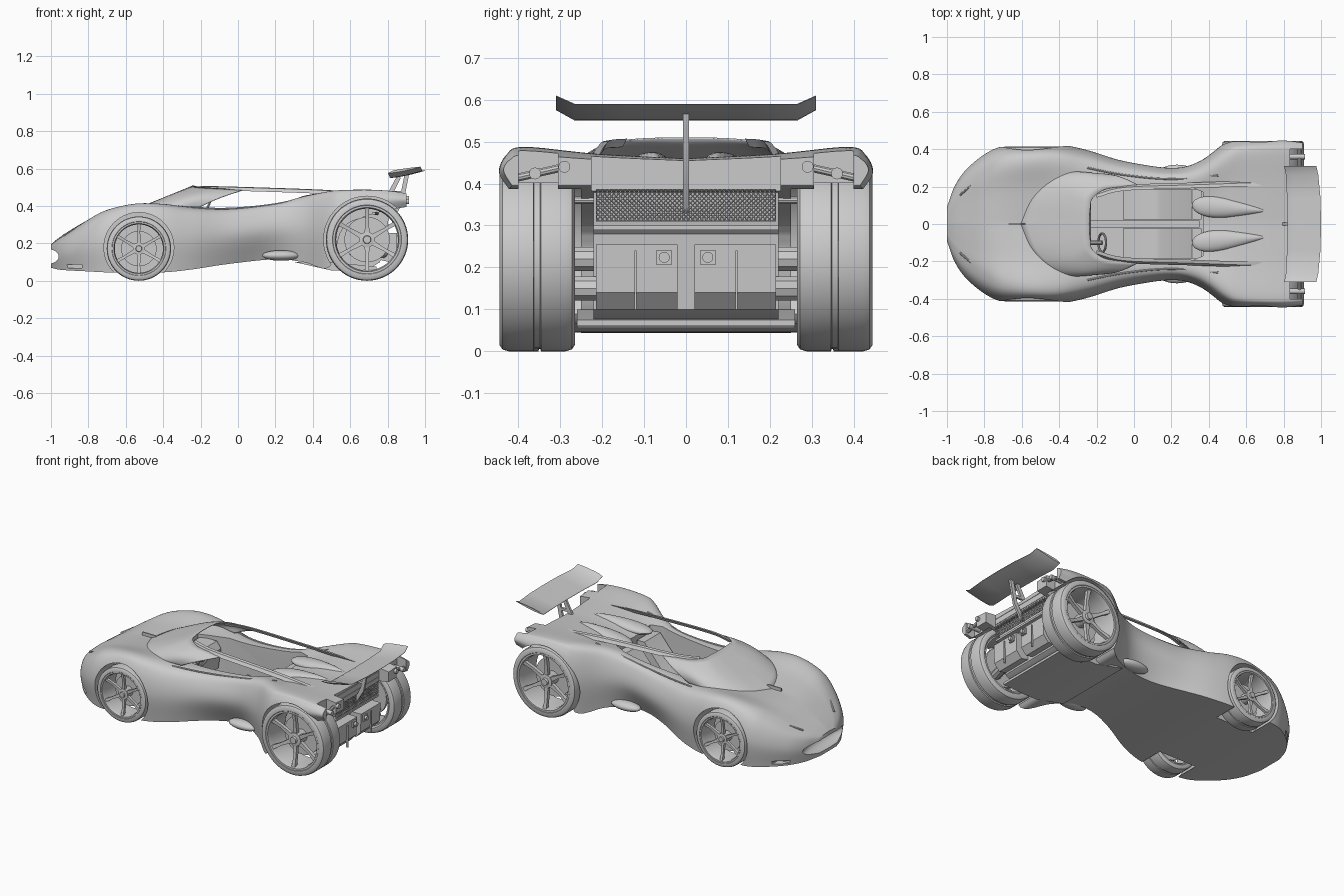
import bpy, bmesh, math
from mathutils import Vector

if "Cube" in bpy.data.objects:
    bpy.data.objects.remove(bpy.data.objects["Cube"])


def make(name, verts, faces):
    bm = bmesh.new()
    vs = [bm.verts.new(v) for v in verts]
    for f in faces:
        bm.faces.new([vs[i] for i in f])
    bmesh.ops.remove_doubles(bm, verts=bm.verts, dist=1e-5)
    bmesh.ops.recalc_face_normals(bm, faces=bm.faces)
    me = bpy.data.meshes.new(name)
    bm.to_mesh(me)
    bm.free()
    ob = bpy.data.objects.new(name, me)
    bpy.context.collection.objects.link(ob)
    return ob


def spline(pts, n):
    """Catmull-Rom through tuples, n steps per span."""
    p = [Vector(q) for q in pts]
    p = [2 * p[0] - p[1]] + p + [2 * p[-1] - p[-2]]
    out = []
    for i in range(1, len(p) - 2):
        a, b, c, d = p[i - 1:i + 3]
        for k in range(n):
            t = k / n
            out.append(0.5 * (2 * b + (c - a) * t + (2 * a - 5 * b + 4 * c - d) * t * t
                              + (3 * b - a - 3 * c + d) * t ** 3))
    return out + [p[-2]]


def loft(name, rings, closed=False, caps=False):
    m, n = len(rings), len(rings[0])
    faces = [(i * n + j, i * n + (j + 1) % n, (i + 1) * n + (j + 1) % n, (i + 1) * n + j)
             for i in range(m - 1) for j in range(n if closed else n - 1)]
    if caps:
        faces += [tuple(range(n)), tuple(range((m - 1) * n, m * n))]
    return make(name, [v for r in rings for v in r], faces)


def prism(name, pts, lo, hi, axis='y'):
    put = (lambda a, b, h: (a, h, b)) if axis == 'y' else (lambda a, b, h: (a, b, h))
    return loft(name, [[put(a, b, h) for a, b in pts] for h in (lo, hi)], True, True)


def box(name, c, s):
    x, y, z = (v / 2 for v in s)
    return prism(name, [(c[0] - x, c[2] - z), (c[0] + x, c[2] - z), (c[0] + x, c[2] + z),
                        (c[0] - x, c[2] + z)], c[1] - y, c[1] + y)


def lathe(name, prof, c, closed=False, n=64):
    """Turn (radius, y) points about the y axis through c."""
    rings = []
    for k in range(n + 1):
        a = 2 * math.pi * k / n
        rings.append([(c[0] + r * math.cos(a), c[1] + y, c[2] + r * math.sin(a)) for r, y in prof])
    return loft(name, rings, closed)


def tube(name, path, r, n=10):
    p = [Vector(q) for q in path]
    rings = []
    for i, q in enumerate(p):
        d = (p[min(i + 1, len(p) - 1)] - p[max(i - 1, 0)]).normalized()
        u = d.cross(Vector((0, 0.01, 1))).normalized()
        w = d.cross(u)
        rings.append([q + r * (u * math.cos(2 * math.pi * k / n) + w * math.sin(2 * math.pi * k / n))
                      for k in range(n)])
    return loft(name, rings, True, True)


def ball(name, c, s):
    bm = bmesh.new()
    bmesh.ops.create_uvsphere(bm, u_segments=32, v_segments=16, radius=1)
    me = bpy.data.meshes.new(name)
    bm.to_mesh(me)
    bm.free()
    for v in me.vertices:
        v.co = [c[i] + s[i] * v.co[i] for i in range(3)]
    ob = bpy.data.objects.new(name, me)
    bpy.context.collection.objects.link(ob)
    return ob


def cut(ob, cutter):
    m = ob.modifiers.new("cut", 'BOOLEAN')
    m.operation, m.solver, m.object = 'DIFFERENCE', 'EXACT', cutter
    bpy.context.view_layer.objects.active = ob
    bpy.ops.object.modifier_apply(modifier=m.name)
    bpy.data.objects.remove(cutter)


# body shell: x, half width, bottom z, crest z, crest y, centre z
stations = [(-1.0, .10, .07, .19, .06, .195), (-.96, .20, .06, .218, .13, .228),
            (-.9, .288, .055, .258, .19, .268), (-.8, .372, .05, .325, .26, .325),
            (-.7, .416, .045, .378, .31, .352), (-.55, .425, .045, .412, .335, .365),
            (-.4, .425, .045, .41, .335, .38), (-.25, .395, .06, .392, .30, .385),
            (-.05, .335, .09, .386, .25, .38), (.2, .298, .115, .412, .235, .395),
            (.35, .335, .10, .45, .26, .42), (.49, .435, .075, .478, .35, .445),
            (.56, .446, .28, .485, .375, .455), (.7, .447, .35, .487, .385, .46),
            (.82, .445, .38, .48, .385, .455), (.9, .435, .395, .468, .38, .45)]
rings = []
for x, w, zb, zs, yc, zc in spline(stations, 6):
    h = zs - zb
    low = w - .02 - .05 * math.exp(-((x - .1) / .22) ** 2)
    half = spline([(low, zb), (w, zb + .5 * h), (.68 * w + .32 * yc, zs - .13 * h),
                   (yc, zs), (.55 * yc, .4 * zs + .6 * zc), (0, zc)], 6)
    rings.append([(x, y, z) for y, z in half] + [(x, -y, z) for y, z in half[-2::-1]])
body = loft("body_shell", rings, True, True)

# wheel arches, cockpit, nose mouth, lip slots, rear deck notch
plan = [(-.38, .14), (-.2, .2), (.3, .2), (.37, .17)]
cut(body, prism("cockpit_cutter", plan + [(x, -y) for x, y in plan[::-1]], .155, .7, 'z'))
for s in (1, -1):
    for x, z, r in ((-.53, .178, .187), (.69, .22, .232)):
        cut(body, lathe("arch_cutter", [(0, -.2), (r, -.2), (r, .2), (0, .2)], (x, s * .45, z)))
    cut(body, box("slot_cutter", (-.88, s * .36, .078), (.09, .2, .02)))
    cut(body, prism("fender_gap_cutter", [(.835, s * .305), (.95, s * .305), (.95, s * .4), (.835, s * .4)], .3, .6, 'z'))
cut(body, ball("mouth_cutter", (-1, 0, .13), (.07, .25, .04)))
cut(body, box("deck_cutter", (.93, 0, .45), (.2, .45, .4)))

# windscreen lofted between its base line and the roof edge
base = spline([(-.62, 0, .355), (-.56, .14, .37), (-.46, .235, .385), (-.35, .28, .388), (-.22, .27, .385)], 8)
roof = spline([(-.24, 0, .51), (-.235, .08, .509), (-.22, .14, .505), (-.14, .19, .497), (.03, .205, .487)], 8)
grid = []
for b, r in zip(base, roof):
    grid.append([b.lerp(r, k / 8) + Vector((0, b.y * .08, .03 * b.y)) * math.sin(math.pi * k / 8)
                 for k in range(9)])
mirrored = [[(p.x, -p.y, p.z) for p in row] for row in grid[:0:-1]]
screen = loft("windscreen", mirrored + grid)
screen.modifiers.new("thickness", 'SOLIDIFY').thickness = .004

# roof rails and hood details
for s in (1, -1):
    path = spline([(-.2, s * .155, .507), (-.05, s * .192, .504), (.3, s * .205, .493), (.5, s * .212, .484), (.72, s * .22, .468)], 6)
    loft("roof_rail", [[(p.x, p.y - s * .014, p.z), (p.x, p.y + s * .004, p.z - .003), (p.x, p.y + s * .016, p.z - .022),
                        (p.x, p.y - s * .004, p.z - .02)] for p in path], True, True)
    tube("nose_light", [(-.93, s * .155, .243), (-.87, s * .205, .275)], .006)
    tube("side_vent_trim", spline([(-.25, s * .3, .391), (-.05, s * .262, .386), (.2, s * .24, .41), (.45, s * .26, .466)], 6), .005)
    ball("side_exhaust_pod", (.23, s * .272, .135), (.1, .045, .028))
box("wiper", (-.62, 0, .37), (.1, .008, .02))

# cabin
for s in (1, -1):
    ys = sorted((s * .025, s * .185))
    prism("seat", [(-.06, .15), (-.06, .2), (.1, .185), (.14, .2), (.31, .4), (.36, .4), (.36, .15)], *ys)
    pod = ball("headrest_fairing", (0, 0, 0), (.2, .05, .032))
    for v in pod.data.vertices:
        v.co.y *= 1 - 3 * v.co.x
        v.co += Vector((.51, s * (.1 - .15 * (v.co.x + .2) * .5), .442 + .05 * v.co.x))
box("centre_tunnel", (0, 0, .19), (.7, .035, .09))
prism("dashboard", [(-.37, .16), (-.25, .2), (-.23, .33), (-.26, .37), (-.37, .37)], -.16, .16)
ring = [(-.17 + .045 * math.sin(a) * .45, -.1 + .05 * math.cos(a), .375 + .045 * math.sin(a))
        for a in [2 * math.pi * k / 32 for k in range(33)]]
tube("steering_wheel", ring, .006, 8)
tube("steering_column", [(-.3, -.1, .33), (-.17, -.1, .375)], .012)

# wheels
def wheel(name, x, y, r, hw, s):
    c = (x, s * y, r)
    tyre = [(.8, -.9), (.84, -1), (.93, -1), (.98, -.92), (1, -.75), (1, -.1), (.97, -.08), (.97, .08),
            (1, .1), (1, .75), (.98, .92), (.93, 1), (.84, 1), (.8, .9)]
    lathe(name + "_tyre", [(r * a, hw * b) for a, b in tyre], c, True)
    lathe(name + "_rim", [(r * a, hw * b * s) for a, b in
                          ((.83, .98), (.83, -.9), (.76, -.9), (.75, .7), (.78, .98))], c, True)
    lathe(name + "_brake_disc", [(r * a, hw * b * s) for a, b in ((0, -.3), (.55, -.3), (.55, -.1), (0, -.1))], c)
    lathe(name + "_hub", [(r * a, hw * b * s) for a, b in
                          ((0, -.9), (.15, -.9), (.19, .4), (.19, .72), (.1, .75), (.09, .9), (0, .9))], c, n=24)
    for k in range(6):
        a = math.pi / 2 + k * math.pi / 3
        d, t = Vector((math.cos(a), 0, math.sin(a))), Vector((-math.sin(a), 0, math.cos(a)))
        secs = []
        for q, w, o in ((.1, .065, .68), (.5, .04, .7), (.8, .055, .88)):
            m = Vector(c) + d * q * r + Vector((0, s * o * hw, 0))
            e = Vector((0, s * .25 * hw, 0))
            secs.append([m - t * w * r, m + t * w * r, m + t * w * r - e, m - t * w * r - e])
        loft(name + "_spoke", secs, True, True)


for s in (1, -1):
    wheel("front_wheel", -.53, .345, .172, .07, s)
    wheel("rear_wheel", .69, .355, .22, .09, s)
    tube("front_axle", [(-.53, s * .2, .172), (-.53, s * .32, .172)], .025)
    for x, z, r in ((.69, .22, .03), (.6, .15, .016), (.78, .15, .03), (.75, .36, .009)):
        tube("rear_suspension_arm", [(x, s * .18, z), (.69 + (x - .69) * .6, s * .32, z)], r)

# engine bay and rear end
prism("engine_block", [(.38, .1), (.49, .065), (.72, .075), (.76, .1), (.78, .28), (.80, .3), (.825, .45), (.4, .41)], -.22, .22)
prism("rear_floor", [(.3, .1), (.5, .055), (.74, .06), (.74, .075), (.5, .1)], -.26, .26)
for z in (.295, .405, .44):
    box("rear_crossbar", (.815, 0, z), (.035, .44, .012))
bm = bmesh.new()
bmesh.ops.create_grid(bm, x_segments=40, y_segments=7, size=1)
old = set(bm.verts)
bmesh.ops.poke(bm, faces=bm.faces[:])
bmesh.ops.dissolve_edges(bm, edges=[e for e in bm.edges if not e.is_boundary and all(v in old for v in e.verts)],
                         use_verts=False)
for v in bm.verts:
    v.co = (.835, v.co.x * .215, .348 + v.co.y * .038)
me = bpy.data.meshes.new("rear_grille")
bm.to_mesh(me)
bm.free()
grille = bpy.data.objects.new("rear_grille", me)
bpy.context.collection.objects.link(grille)
grille.modifiers.new("mesh", 'WIREFRAME').thickness = .003
for s in (1, -1):
    ys = sorted((s * .02, s * .215))
    prism("rear_case", [(.72, .12), (.81, .1), (.845, .14), (.85, .255), (.72, .255)], *ys)
    box("case_rib", (.85, s * .12, .17), (.012, .005, .14))
    box("exhaust_plate", (.853, s * .052, .224), (.012, .036, .036))
    tube("exhaust_tip", [(.83, s * .052, .224), (.872, s * .052, .224)], .013, 20)
    for y, z in ((.29, .44), (.36, .424)):
        tube("tail_light", [(.82, s * y, z), (.915, s * y, z)], .014, 20)
    tube("light_bracket", [(.885, s * .27, .444), (.885, s * .42, .41)], .01)

# rear wing on its centre strut
half = [(0, .82, 1.0, .55, .588), (.14, .818, .997, .55, .588), (.265, .812, .985, .55, .588), (.31, .803, .975, .575, .608)]
wing = []
for y, x0, x1, z0, z1 in [(-a, *q) for a, *q in half[:0:-1]] + half:
    wing.append([(x0 + (x1 - x0) * t, y, z0 + (z1 - z0) * t ** 1.4 + e * (1 - t) * t ** .5 * .03 + .002 * e)
                 for e, ts in ((1, [k / 8 for k in range(9)]), (0, [k / 8 for k in range(8, -1, -1)])) for t in ts])
loft("rear_wing", wing, True, True)
prism("wing_strut_front", [(.78, .43), (.81, .43), (.87, .55), (.85, .56)], -.007, .007)
prism("wing_strut_rear", [(.81, .33), (.83, .33), (.885, .42), (.915, .57), (.89, .565), (.865, .44)], -.007, .007)
prism("wing_strut_tie", [(.815, .465), (.875, .465), (.878, .48), (.823, .48)], -.007, .007)

# smooth shading with sharp edges kept
bpy.ops.object.select_all(action='DESELECT')
for ob in bpy.context.scene.objects:
    ob.select_set(True)
bpy.context.view_layer.objects.active = body
bpy.ops.object.shade_smooth_by_angle(angle=math.radians(35))
